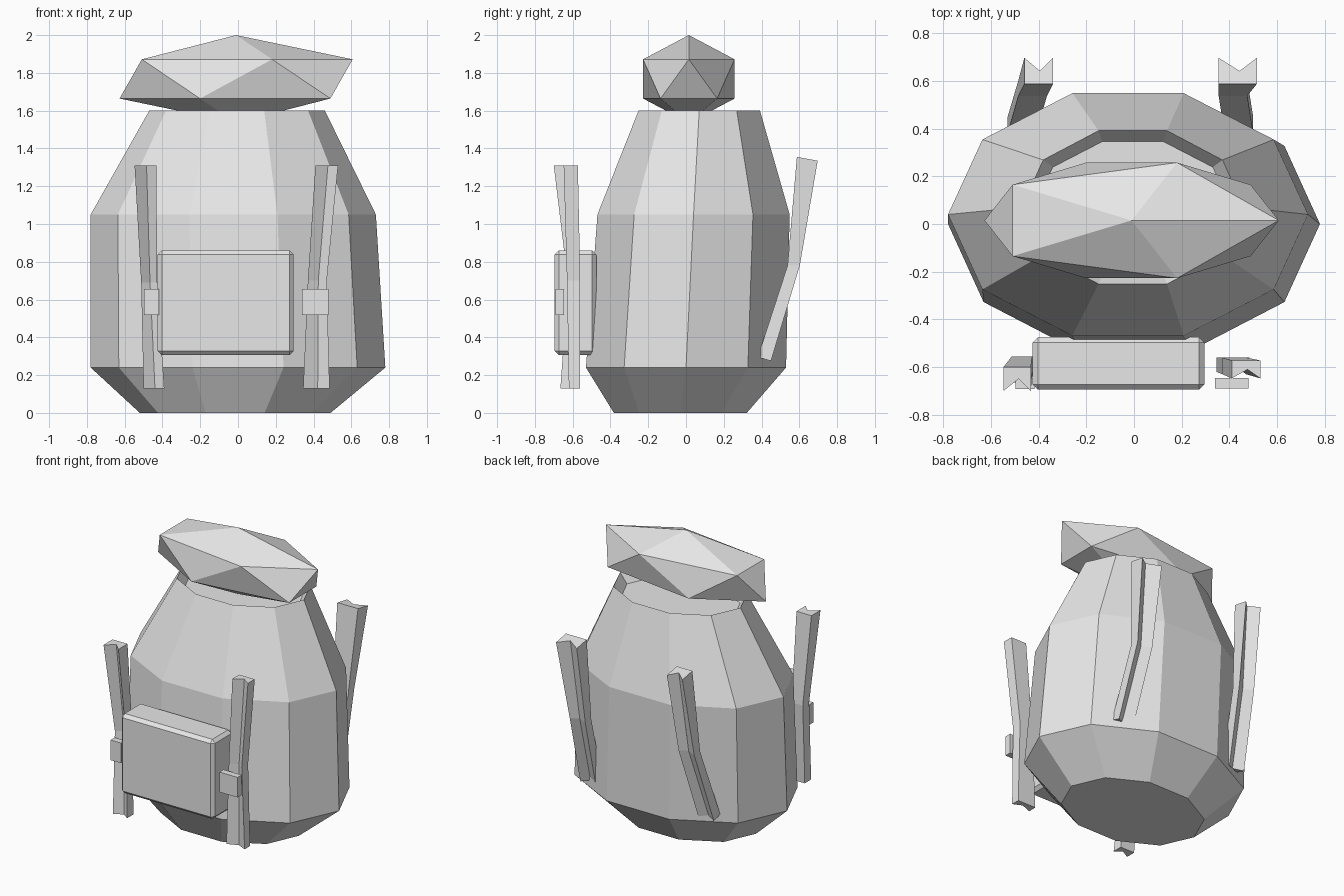
import bpy
import bmesh
from math import cos, sin, tau
from mathutils import Matrix, Vector

cube = bpy.data.objects.get("Cube")
if cube:
    bpy.data.objects.remove(cube)

grey = bpy.data.materials.new("plain grey")
grey.use_nodes = True
grey.diffuse_color = (0.8, 0.8, 0.8, 1)
grey.node_tree.nodes["Principled BSDF"].inputs["Base Color"].default_value = grey.diffuse_color


def finish(name, bm):
    """Turn a bmesh into a flat shaded object."""
    bmesh.ops.recalc_face_normals(bm, faces=bm.faces)
    mesh = bpy.data.meshes.new(name)
    bm.to_mesh(mesh)
    bm.free()
    mesh.materials.append(grey)
    obj = bpy.data.objects.new(name, mesh)
    bpy.context.collection.objects.link(obj)
    return obj


def loft(name, rings):
    """Skin a list of point rings and cap both ends."""
    bm = bmesh.new()
    loops = [[bm.verts.new(p) for p in ring] for ring in rings]
    n = len(loops[0])
    for a, b in zip(loops, loops[1:]):
        for i in range(n):
            j = (i + 1) % n
            bm.faces.new((a[i], a[j], b[j], b[i]))
    bm.faces.new(loops[0][::-1])
    bm.faces.new(loops[-1])
    return finish(name, bm)


def box(name, center, size, bevel=0):
    bm = bmesh.new()
    bmesh.ops.create_cube(bm, size=1, matrix=Matrix.LocRotScale(Vector(center), None, Vector(size)))
    if bevel:
        bmesh.ops.bevel(bm, geom=bm.edges[:], offset=bevel, segments=1, affect="EDGES")
    return finish(name, bm)


# Ten-sided sack, ending in a recessed opening: centre x, centre y, radius x, radius y, z
SIDES = 10
sections = [
    (-0.015, -0.03, 0.505, 0.37, 0.0),
    (0.0, 0.0, 0.78, 0.557, 0.24),
    (-0.025, 0.04, 0.755, 0.535, 1.05),
    (-0.005, 0.07, 0.465, 0.338, 1.6),
    (-0.005, 0.065, 0.415, 0.295, 1.53),
]
loft("sack_body", [
    [(cx + rx * cos(tau * i / SIDES), cy + ry * sin(tau * i / SIDES), z) for i in range(SIDES)]
    for cx, cy, rx, ry, z in sections
])

# Faceted bedroll resting in the opening
bm = bmesh.new()
bmesh.ops.create_icosphere(bm, subdivisions=1, radius=1)
for v in bm.verts:
    v.co = Vector((v.co.x * 0.69 - 0.01, v.co.y * 0.285 + 0.015, v.co.z * 0.232 + 1.768))
finish("bedroll", bm)

# Front pocket
box("front_pocket", (-0.065, -0.585, 0.583), (0.72, 0.22, 0.555), 0.022)


# Bent straps with a groove along the outer side
def strap(name, path, out):
    profile = [(-0.5, -0.5), (0.5, -0.5), (0.5, 0.5), (0.05, 0.0), (-0.5, 0.5)]
    loft(name, [
        [(x + u * w, y + out * v * d, z + v * slope) for u, v in profile]
        for x, y, z, w, d, slope in path
    ])


strap("front_right_strap", [
    (-0.445, -0.63, 0.13, 0.11, 0.07, 0),
    (-0.47, -0.59, 0.69, 0.085, 0.07, 0),
    (-0.49, -0.65, 1.31, 0.115, 0.1, 0),
], -1)
strap("front_left_strap", [
    (0.415, -0.59, 0.13, 0.14, 0.06, 0),
    (0.42, -0.595, 0.7, 0.1, 0.07, 0),
    (0.47, -0.61, 1.31, 0.12, 0.075, 0),
], -1)
strap("back_right_strap", [
    (-0.47, 0.415, 0.285, 0.12, 0.07, -0.02),
    (-0.425, 0.57, 0.78, 0.12, 0.065, 0),
    (-0.4, 0.642, 1.345, 0.12, 0.11, -0.02),
], 1)
strap("back_left_strap", [
    (0.44, 0.415, 0.285, 0.12, 0.07, -0.02),
    (0.415, 0.57, 0.78, 0.12, 0.065, 0),
    (0.435, 0.642, 1.345, 0.16, 0.11, -0.02),
], 1)

# Buckles on the front straps
box("right_buckle", (-0.458, -0.67, 0.587), (0.08, 0.045, 0.14))
box("left_buckle", (0.41, -0.668, 0.587), (0.14, 0.045, 0.14))
